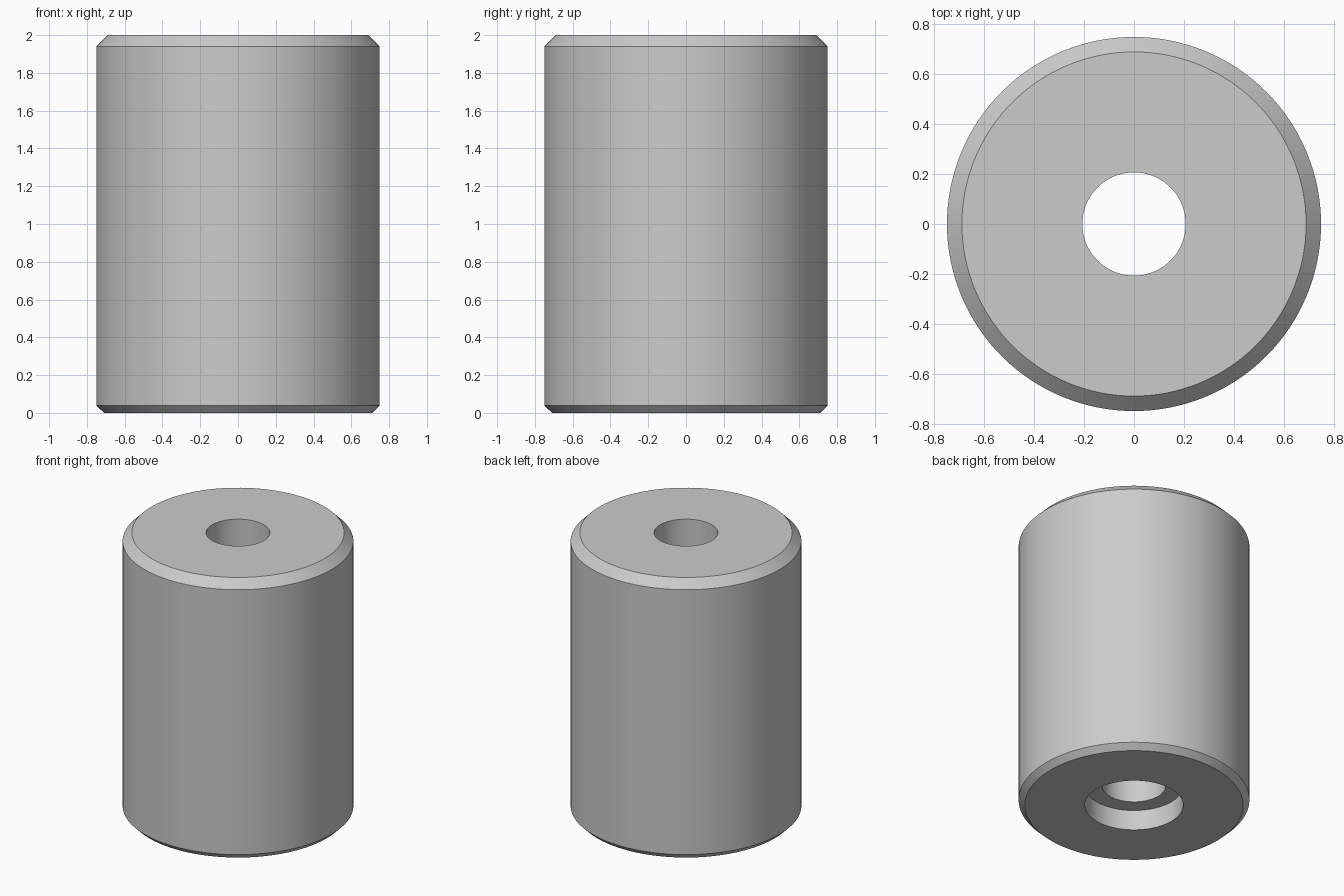
import bpy, bmesh, math

if "Cube" in bpy.data.objects:
    bpy.data.objects.remove(bpy.data.objects["Cube"])

SEGMENTS = 128

# Closed half-section (radius, height): chamfered sleeve with counterbore below
PROFILE = [
    (0.32, 0.0), (0.71, 0.0), (0.75, 0.04),     # base and lower chamfer
    (0.75, 1.94), (0.69, 2.0), (0.207, 2.0),    # side, upper chamfer, top
    (0.207, 0.145), (0.32, 0.145),              # bore and counterbore ledge
]


def lathe(name, profile):
    """Revolve a closed half-section around the z axis."""
    bm = bmesh.new()
    rings = []
    for i in range(SEGMENTS):
        a = 2 * math.pi * i / SEGMENTS
        rings.append([bm.verts.new((r * math.cos(a), r * math.sin(a), z))
                      for r, z in profile])
    n = len(profile)
    for i in range(SEGMENTS):
        p, q = rings[i], rings[(i + 1) % SEGMENTS]
        for j in range(n):
            k = (j + 1) % n
            bm.faces.new((p[j], q[j], q[k], p[k]))
    bmesh.ops.recalc_face_normals(bm, faces=bm.faces[:])
    mesh = bpy.data.meshes.new(name)
    bm.to_mesh(mesh)
    bm.free()
    obj = bpy.data.objects.new(name, mesh)
    bpy.context.collection.objects.link(obj)
    return obj


# Spacer sleeve, smooth walls with crisp chamfers
sleeve = lathe("spacer_sleeve", PROFILE)
bpy.context.view_layer.objects.active = sleeve
sleeve.select_set(True)
bpy.ops.object.shade_smooth_by_angle(angle=math.radians(30))
